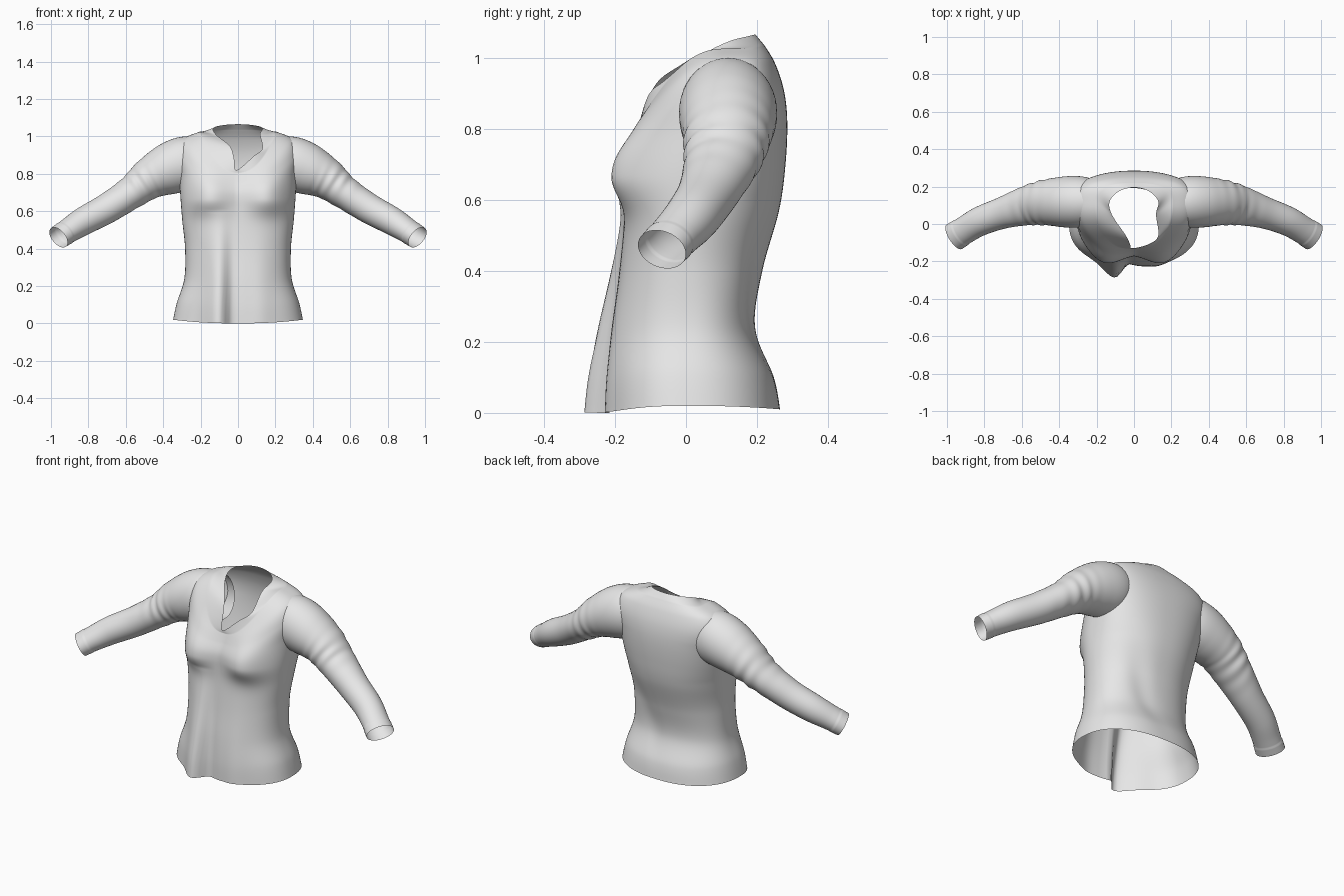
import bpy, bmesh, math
from mathutils import Vector

if "Cube" in bpy.data.objects:
    bpy.data.objects.remove(bpy.data.objects["Cube"])

cloth = bpy.data.materials.new("light grey cloth")
cloth.diffuse_color = (0.8, 0.8, 0.8, 1)
cloth.use_nodes = True
cloth.node_tree.nodes["Principled BSDF"].inputs["Base Color"].default_value = cloth.diffuse_color


def spline(pts, t, closed=False):
    """Catmull-Rom point at index position t in a list of tuples."""
    n = len(pts)
    i = math.floor(t) if closed else min(int(t), n - 2)
    f = t - i
    idx = [(i + k) % n if closed else max(0, min(n - 1, i + k)) for k in (-1, 0, 1, 2)]
    a, b, c, d = (Vector(pts[k]) for k in idx)
    return 0.5 * (2 * b + (c - a) * f + (2 * a - 5 * b + 4 * c - d) * f ** 2
                  + (3 * b - a - 3 * c + d) * f ** 3)


def gauss(v, s):
    return math.exp(-(v / s) ** 2)


def spow(v, p):
    return math.copysign(abs(v) ** p, v)


def skin(name, rows):
    """Smooth open tube through rings of points."""
    bm = bmesh.new()
    rings = [[bm.verts.new(p) for p in r] for r in rows]
    for lo, hi in zip(rings, rings[1:]):
        for k in range(len(lo)):
            j = (k + 1) % len(lo)
            bm.faces.new((lo[k], lo[j], hi[j], hi[k])).smooth = True
    mesh = bpy.data.meshes.new(name)
    bm.to_mesh(mesh)
    bm.free()
    mesh.materials.append(cloth)
    ob = bpy.data.objects.new(name, mesh)
    bpy.context.collection.objects.link(ob)
    return ob


# Torso rings: z front, z side, z back, half width, y front, y middle, y back
RINGS = [(0.00, .02, .01, .347, -.225, .00, .265),
         (0.10, .11, .10, .327, -.222, .00, .248),
         (0.23, .24, .24, .287, -.210, .01, .195),
         (0.38, .40, .40, .283, -.190, .02, .215),
         (0.52, .55, .57, .298, -.175, .03, .262),
         (0.62, .68, .70, .308, -.165, .05, .280),
         (0.70, .80, .82, .314, -.160, .08, .285),
         (0.76, .91, .91, .325, -.140, .11, .275),
         (0.79, .985, .985, .295, -.130, .115, .25),
         (.805, 1.025, 1.035, .205, -.125, .11, .220)]
# Neckline every 30 degrees from the front slit, going towards +x
NECK = [(-.008, -.13, .82), (.085, -.105, .895), (.13, -.06, .935),
        (.118, .05, 1.01), (.13, .12, 1.045), (.08, .175, 1.06), (0, .195, 1.065),
        (-.08, .175, 1.06), (-.13, .12, 1.045), (-.118, .05, 1.01),
        (-.045, -.06, .95), (-.022, -.105, .89)]
SEG = 120


def torso_point(ring, a):
    zf, zs, zb, w, yf, yc, yb = ring
    s, c = math.sin(a), math.cos(a)
    x = w * spow(s, .87)
    z = zs + ((zf if c > 0 else zb) - zs) * c * c
    e = .87
    if c <= 0:   # squarer shoulder blades, rounder waist
        e += .2 * gauss(z - .48, .14) - .25 * max(0, min(1, (z - .6) / .25))
    y = yc + ((yf - yc) if c > 0 else (yb - yc)) * abs(c) ** e
    low = max(0, 1 - z / .6)
    if c > 0:
        dz = z - .665                     # bust
        y -= .066 * gauss(abs(x) - .165, .115) * gauss(dz, .085 if dz < 0 else .15)
        dx = x + .105                     # big drape fold and crease beside it
        y -= .068 * gauss(dx, .075 if dx < 0 else .05) * low ** .7
        y += .016 * gauss(x + .03, .03) * low
        y -= .010 * gauss(x - .12, .06) * low
    else:
        y -= .012 * gauss(x - .1 - .3 * (z - .3), .06) * gauss(z - .35, .18)
    return Vector((x, y, z))


rows = []
STEPS = 90
for r in range(STEPS + 1):
    ring = spline(RINGS, (len(RINGS) - 1) * r / STEPS)
    rows.append([torso_point(ring, math.tau * k / SEG) for k in range(SEG)])
last = rows[-1]
neck = [spline(NECK, 12 * k / SEG, True) for k in range(SEG)]
for r in range(1, 9):
    rows.append([p.lerp(q, r / 8) for p, q in zip(last, neck)])
skin("shirt_body", rows)

# Sleeve: centre x, y, z, radius across, radius up
PATH = [(.19, .115, .875, .115, .125), (.28, .118, .855, .136, .145),
        (.37, .118, .825, .136, .138), (.47, .115, .775, .122, .112),
        (.57, .098, .70, .106, .088), (.70, .06, .615, .085, .08),
        (.82, .016, .55, .078, .075), (.90, -.03, .50, .074, .066),
        (.960, -.068, .46, .075, .060)]
END = len(PATH) - 1


def sleeve(name, side):
    rows, n, seg = [], 120, 48
    for r in range(n + 1):
        t = END * r / n
        p = spline(PATH, t)
        q = spline(PATH, min(t + .05, END)) - spline(PATH, max(t - .05, 0))
        tan = Vector(q[:3]).normalized()
        across = tan.cross(Vector((0, 0, -1))).normalized()
        up = across.cross(tan)
        if up.z < 0:
            up.negate()
        ring = []
        for k in range(seg):
            a = math.tau * k / seg
            # bunched elbow wrinkles and a slightly raised cuff
            g = 1 + .035 * math.sin(t * 12 + 1.8 * math.sin(a + .6)) * gauss(t - 3.6, .7) \
                * (.6 + .4 * math.cos(a * 2 + t * 2))
            g += .03 * (t > END - .65)
            v = Vector(p[:3]) + (across * p[3] * math.cos(a) + up * p[4] * math.sin(a)) * g
            ring.append(Vector((v.x * side, v.y, v.z)))
        rows.append(ring if side > 0 else ring[::-1])
    ob = skin(name, rows)
    # turn the faces outward
    bm = bmesh.new()
    bm.from_mesh(ob.data)
    c = Vector((.47 * side, .115, .775))
    f = min(bm.faces, key=lambda f: (f.calc_center_median() - c).length)
    if f.normal.dot(f.calc_center_median() - c) < 0:
        bmesh.ops.reverse_faces(bm, faces=bm.faces)
    bm.to_mesh(ob.data)
    bm.free()


sleeve("right_sleeve", 1)
sleeve("left_sleeve", -1)
